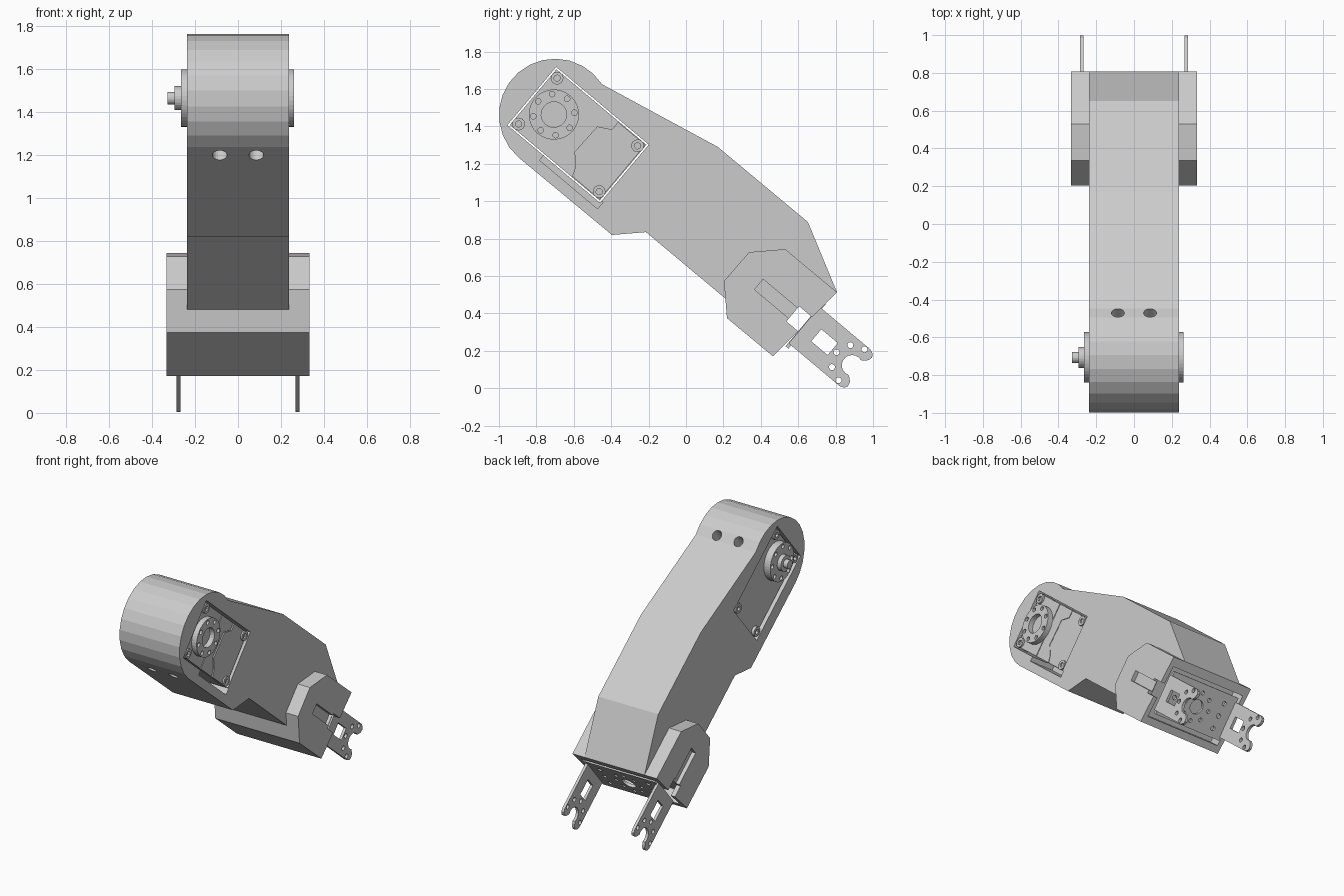
import bpy, bmesh
from math import sin, cos, pi, radians
from mathutils import Vector

if "Cube" in bpy.data.objects:
    bpy.data.objects.remove(bpy.data.objects["Cube"])

A = radians(40)                                  # tilt of the whole arm
D, N = Vector((cos(A), -sin(A))), Vector((sin(A), cos(A)))
SERVO = Vector((-0.577, 1.355))                  # local frame centres in (y, z)
FORK = Vector((0.888, 0.123))


def loc(o, pts):
    """Local (u, v) points along / across the arm to (y, z)."""
    return [o + D * u + N * v for u, v in pts]


def rect(o, u0, u1, v0, v1):
    return loc(o, [(u0, v0), (u1, v0), (u1, v1), (u0, v1)])


def circle(o, u, v, r, n=24):
    return loc(o, [(u + r * cos(2 * pi * i / n), v + r * sin(2 * pi * i / n)) for i in range(n)])


def prisms(name, parts):
    """One object from (profile, x0, x1) extrusions."""
    bm = bmesh.new()
    for pts, x0, x1 in parts:
        a = [bm.verts.new((x0, p[0], p[1])) for p in pts]
        b = [bm.verts.new((x1, p[0], p[1])) for p in pts]
        bm.faces.new(a)
        bm.faces.new(b[::-1])
        for i in range(len(a)):
            j = (i + 1) % len(a)
            bm.faces.new((a[i], b[i], b[j], a[j]))
    bmesh.ops.recalc_face_normals(bm, faces=bm.faces)
    me = bpy.data.meshes.new(name)
    bm.to_mesh(me)
    bm.free()
    ob = bpy.data.objects.new(name, me)
    bpy.context.collection.objects.link(ob)
    return ob


def boolean(ob, tool, op='DIFFERENCE'):
    m = ob.modifiers.new('bool', 'BOOLEAN')
    m.operation, m.object, m.solver = op, tool, 'EXACT'
    bpy.context.view_layer.objects.active = ob
    bpy.ops.object.modifier_apply(modifier=m.name)
    bpy.data.objects.remove(tool)


def cut(ob, parts):
    boolean(ob, prisms('cutter', parts))


# Arm shell: rounded head running down to the wrist
head = [(-0.70 + 0.30 * cos(radians(t)), 1.462 + 0.30 * sin(radians(t)))
        for t in [33 + 14 * i for i in range(15)]]
arm = prisms('arm_shell', [(head + [(-0.396, 0.82), (-0.214, 0.835), (0.208, 0.482), (0.3, 0.404),
                                    (0.807, 0.514), (0.652, 0.889), (0.171, 1.29)], -0.237, 0.237)])

# Wider wrist housing
wrist = [(0.53, 0.744), (0.337, 0.728), (0.203, 0.573), (0.219, 0.375), (0.465, 0.171), (0.807, 0.514)]
boolean(arm, prisms('wrist_housing', [(wrist, -0.333, 0.333)]), 'UNION')

# Openings: motor bay, cable pocket, wrist cavity, side slots
cut(arm, [(rect(SERVO, -0.323, 0.323, -0.203, 0.203), -0.4, 0.4)])
cut(arm, [(rect(SERVO, -0.07, 0.334, -0.236, -0.19), 0.05, 0.4)])
cut(arm, [(rect(FORK, -0.44, -0.1, -0.185, 0.185), -0.3, 0.3)])
for s in (-1, 1):
    x0, x1 = sorted((s * 0.28, s * 0.4))
    cut(arm, [(rect(FORK, -0.42, -0.2, -0.046, 0.06), x0, x1)])
    x0, x1 = sorted((s * 0.305, s * 0.4))
    cut(arm, [(rect(FORK, -0.66, -0.41, -0.025, 0.047), x0, x1)])

# Two bolt holes through the head, across the arm
for x in (-0.085, 0.085):
    c = SERVO - D * 0.11
    bpy.ops.mesh.primitive_cylinder_add(vertices=24, radius=0.034, depth=1.2,
                                        location=(x, c.x, c.y), rotation=(-A, 0, 0))
    boolean(arm, bpy.context.object)

# Motor body filling the bay
servo = prisms('motor_body', [(rect(SERVO, -0.314, 0.314, -0.194, 0.194), -0.215, 0.215)])
screws = [(u, v) for u in (-0.281, 0.281) for v in (-0.16, 0.16)]

# Raised cover panels with a stepped seam
seam = [(0.12, 0.19), (0.12, 0.139), (0.05, 0.1), (0.044, -0.082), (0.1, -0.14), (0.118, -0.19)]
gap = [(u - 0.009, v) for u, v in seam]
prisms('cover_panels', [
    (loc(SERVO, seam + [(0.31, -0.19), (0.31, 0.19)]), 0.21, 0.225),
    (loc(SERVO, gap[::-1] + [(-0.05, 0.19), (-0.05, -0.19)][:2]), 0.21, 0.222),
    (rect(SERVO, -0.31, -0.057, -0.19, 0.19), 0.21, 0.222)])

# Corner screws on both sides
bolts = prisms('corner_screws', [(circle(SERVO, u, v, 0.034, 16), min(s * 0.2, s * 0.236), max(s * 0.2, s * 0.236))
                                 for u, v in screws for s in (-1, 1)])
cut(bolts, [(circle(SERVO, u, v, 0.018, 6), min(s * 0.218, s * 0.3), max(s * 0.218, s * 0.3))
            for u, v in screws for s in (-1, 1)])

# Output discs, with a ring of holes and a hub on the left
ring = [(-0.169 + 0.11 * cos(pi * i / 4), 0.11 * sin(pi * i / 4)) for i in range(8)]
right = prisms('right_output_disc', [(circle(SERVO, -0.169, 0, 0.134, 40), 0.2, 0.261)])
cut(right, [(circle(SERVO, -0.169, 0, 0.068), 0.225, 0.3)]
    + [(circle(SERVO, u, v, 0.015, 12), 0.23, 0.3) for u, v in ring])
left = prisms('left_output_disc', [(circle(SERVO, -0.169, 0, 0.134, 40), -0.265, -0.2)])
cut(left, [(circle(SERVO, u, v, 0.015, 12), -0.3, -0.23) for u, v in ring])
prisms('left_hub', [(circle(SERVO, -0.169, 0, 0.056), -0.295, -0.25)])
prisms('left_hub_screw', [(circle(SERVO, -0.169, 0, 0.03), -0.327, -0.28)])

# Forked wrist plates
lower = [(-0.335, -0.128), (0.02, -0.128), (0.045, -0.118), (0.055, -0.1), (0.05, -0.078), (0.035, -0.062)]
notch = [(0.055 * cos(radians(t)), 0.055 * sin(radians(t))) for t in range(-70, -291, -20)]
fork = loc(FORK, lower + notch + [(u, -v) for u, v in reversed(lower)])
holes = [circle(FORK, 0.108 * cos(t * pi / 4), 0.108 * sin(t * pi / 4), 0.016, 14) for t in (2.05, 3, 4, 5, 5.95)]
window = rect(FORK, -0.25, -0.135, -0.042, 0.042)
for name, x0, x1 in (('left_fork_plate', -0.287, -0.267), ('right_fork_plate', 0.267, 0.287)):
    plate = prisms(name, [(fork, x0, x1)])
    cut(plate, [(h, -0.4, 0.4) for h in holes + [window]])

# Bracket web joining the plates, with drilled holes facing outwards
web = prisms('bracket_web', [(rect(FORK, -0.338, -0.318, -0.15, 0.16), -0.275, 0.275)])
c = FORK - D * 0.328
drills = [(0, 0, 0.05)] + [(0.1 * cos(i * pi / 4), 0.1 * sin(i * pi / 4), 0.014) for i in range(8)]
drills += [(sx * 0.19, v, 0.016) for sx in (-1, 1) for v in (-0.09, 0, 0.09)]
for x, v, r in drills:
    p = c + N * v
    bpy.ops.mesh.primitive_cylinder_add(vertices=20 if r > 0.03 else 12, radius=r, depth=0.1,
                                        location=(x, p.x, p.y), rotation=(pi / 2 - A, 0, 0))
    boolean(web, bpy.context.object)
